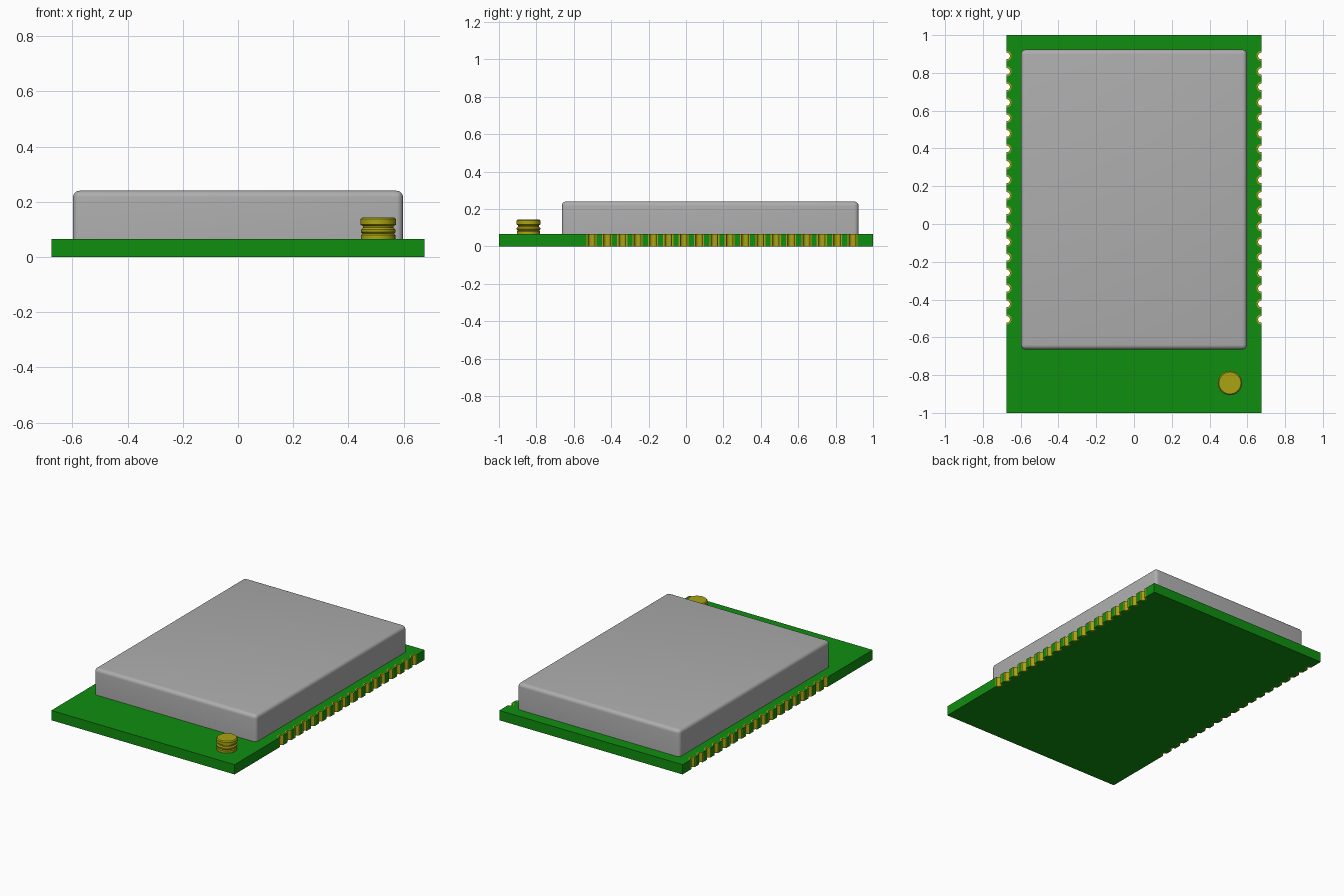
import bpy
import bmesh
import math

if "Cube" in bpy.data.objects:
    bpy.data.objects.remove(bpy.data.objects["Cube"], do_unlink=True)

HALF_X, HALF_Y, THICK = 0.675, 1.0, 0.065
PADS = 18
PAD_Y0, PAD_Y1 = -0.505, 0.89
PAD_OUT, PAD_IN = 0.027, 0.018
PAD_YS = [PAD_Y0 + (PAD_Y1 - PAD_Y0) * i / (PADS - 1) for i in range(PADS)]


def material(name, rgb):
    m = bpy.data.materials.new(name)
    m.use_nodes = True
    colour = (*rgb, 1.0)
    m.diffuse_color = colour
    bsdf = m.node_tree.nodes["Principled BSDF"]
    bsdf.inputs["Base Color"].default_value = colour
    bsdf.inputs["Roughness"].default_value = 0.6
    return m


green = material("board green", (0.005, 0.27, 0.005))
grey = material("shield grey", (0.42, 0.42, 0.42))
gold = material("contact gold", (0.40, 0.37, 0.006))


def add_object(name, bm, mat):
    bmesh.ops.recalc_face_normals(bm, faces=bm.faces)
    me = bpy.data.meshes.new(name)
    bm.to_mesh(me)
    bm.free()
    me.materials.append(mat)
    ob = bpy.data.objects.new(name, me)
    bpy.context.collection.objects.link(ob)
    return ob


def prism(bm, outline, z0, z1):
    """Extrude a flat outline from z0 up to z1."""
    face = bm.faces.new([bm.verts.new((x, y, z0)) for x, y in outline])
    new = bmesh.ops.extrude_face_region(bm, geom=[face])["geom"]
    verts = [g for g in new if isinstance(g, bmesh.types.BMVert)]
    bmesh.ops.translate(bm, verts=verts, vec=(0, 0, z1 - z0))


def arc(y, r, side, steps=10):
    """Half circle biting into the board edge, from low y to high y."""
    return [(side * (HALF_X - r * math.cos(a)), y + r * math.sin(a))
            for a in (-math.pi / 2 + math.pi * i / steps for i in range(steps + 1))]


def smooth(ob, angle):
    bpy.ops.object.select_all(action='DESELECT')
    ob.select_set(True)
    bpy.context.view_layer.objects.active = ob
    bpy.ops.object.shade_smooth_by_angle(angle=math.radians(angle))


# Circuit board with a row of half-round notches on both long edges
right_edge = [p for y in PAD_YS for p in arc(y, PAD_OUT, 1)]
left_edge = [(-x, y) for x, y in reversed(right_edge)]
outline = ([(-HALF_X, -HALF_Y), (HALF_X, -HALF_Y)] + right_edge
           + [(HALF_X, HALF_Y), (-HALF_X, HALF_Y)] + left_edge)
bm = bmesh.new()
prism(bm, outline, 0, THICK)
add_object("circuit_board", bm, green)

# Gold half-ring contacts lining the notches
for name, side in (("left_edge_contacts", 1), ("right_edge_contacts", -1)):
    bm = bmesh.new()
    for y in PAD_YS:
        prism(bm, arc(y, PAD_OUT, side) + arc(y, PAD_IN, side)[::-1], 0, THICK)
    smooth(add_object(name, bm, gold), 30)

# Metal shield can with rounded upright and top edges
X, Y0, Y1, Z1 = 0.598, -0.664, 0.923, 0.24
bm = bmesh.new()
prism(bm, [(-X, Y0), (X, Y0), (X, Y1), (-X, Y1)], THICK, Z1)
rounded = [e for e in bm.edges if max(v.co.z for v in e.verts) > Z1 - 0.01]
bmesh.ops.bevel(bm, geom=rounded, offset=0.024, offset_type='OFFSET',
                segments=5, profile=0.5, affect='EDGES')
smooth(add_object("shield_can", bm, grey), 35)

# Round antenna connector, a lathed profile of (radius, height)
profile = [(0.062, THICK), (0.062, 0.080), (0.057, 0.085), (0.063, 0.091),
           (0.063, 0.099), (0.056, 0.106), (0.056, 0.112), (0.064, 0.117),
           (0.064, 0.137), (0.058, 0.143)]
SIDES = 32
bm = bmesh.new()
rings = [[bm.verts.new((0.508 + r * math.cos(2 * math.pi * i / SIDES),
                        -0.842 + r * math.sin(2 * math.pi * i / SIDES), z))
          for i in range(SIDES)] for r, z in profile]
for low, high in zip(rings, rings[1:]):
    for i in range(SIDES):
        j = (i + 1) % SIDES
        bm.faces.new((low[i], low[j], high[j], high[i]))
bm.faces.new(rings[0][::-1])
bm.faces.new(rings[-1])
smooth(add_object("antenna_connector", bm, gold), 30)
